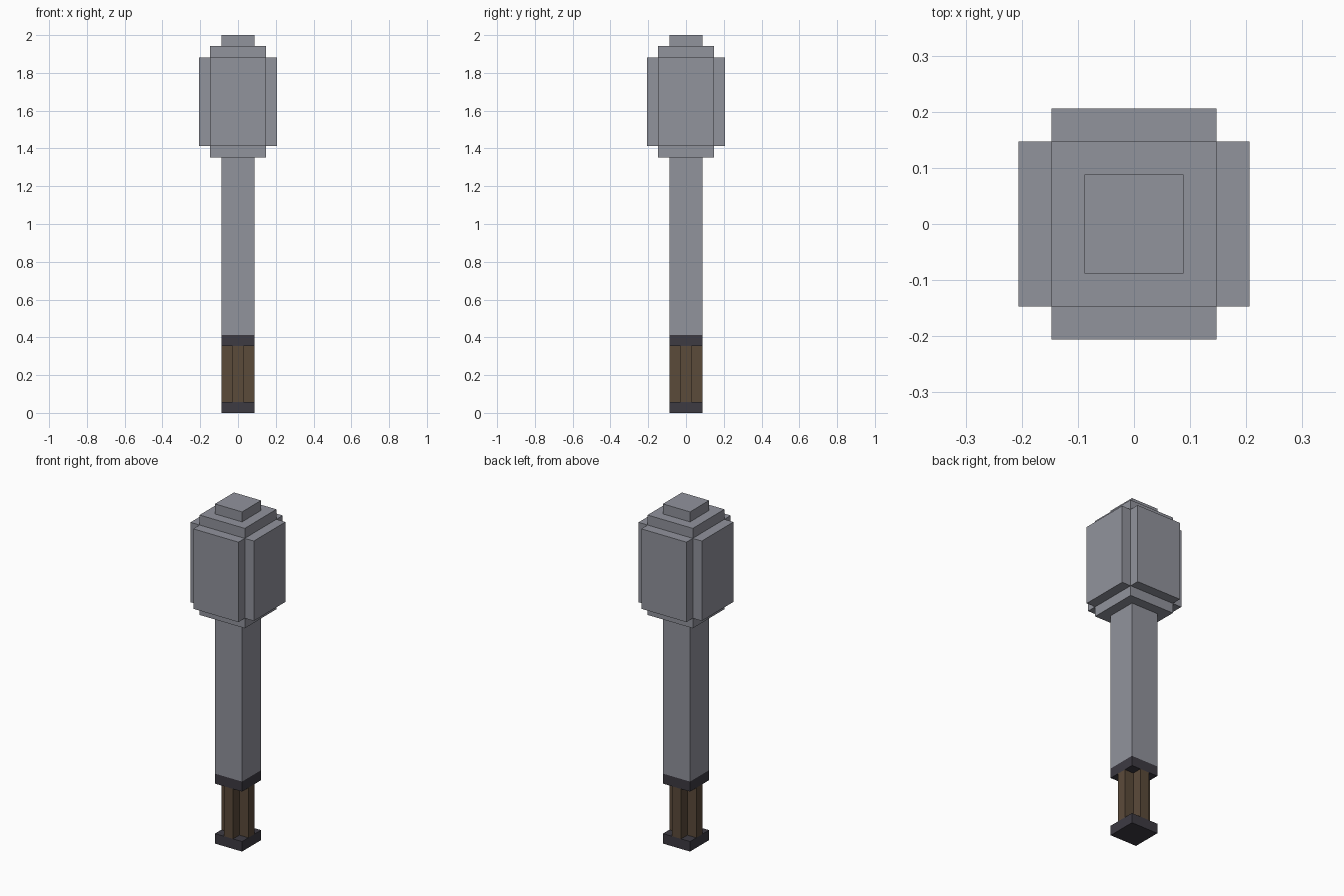
import bpy

cube = bpy.data.objects.get("Cube")
if cube:
    bpy.data.objects.remove(cube, do_unlink=True)

U = 2 / 34  # one block of the grid the model is built on


def material(name, rgb):
    m = bpy.data.materials.new(name)
    m.use_nodes = True
    m.diffuse_color = (*rgb, 1)
    node = next(n for n in m.node_tree.nodes if n.type == 'BSDF_PRINCIPLED')
    node.inputs["Base Color"].default_value = (*rgb, 1)
    return m


steel = material("steel grey", (0.285, 0.292, 0.335))
iron = material("dark iron", (0.047, 0.043, 0.055))
wood = material("brown wood", (0.105, 0.069, 0.042))


def box(name, size_x, size_y, bottom, top, mat, x=0, y=0):
    """Box measured in blocks, standing between two heights."""
    bpy.ops.mesh.primitive_cube_add(size=1, location=(x * U, y * U, (bottom + top) / 2 * U))
    obj = bpy.context.object
    obj.name = name
    obj.scale = (size_x * U, size_y * U, (top - bottom) * U)
    bpy.ops.object.transform_apply(location=False, rotation=False, scale=True)
    obj.data.materials.append(mat)
    return obj


def side_plates(name, width, bottom, top, mat):
    """Four one-block-thick plates around a square core of the same width."""
    offset = (width + 1) / 2
    for side, dx, dy in (("left", 1, 0), ("right", -1, 0), ("front", 0, -1), ("back", 0, 1)):
        box(f"{name}_{side}", 1 if dx else width, 1 if dy else width,
            bottom, top, mat, dx * offset, dy * offset)


# Handle: pommel, ribbed wooden grip and collar
box("pommel", 3, 3, 0, 1, iron)
box("grip_core", 1, 1, 1, 6, wood)
side_plates("grip_rib", 1, 1, 6, wood)
box("collar", 3, 3, 6, 7, iron)

# Shaft
box("shaft", 3, 3, 7, 23, steel)

# Head: core, raised side plates and top cap
box("head_core", 5, 5, 23, 33, steel)
side_plates("head_plate", 5, 24, 32, steel)
box("head_cap", 3, 3, 33, 34, steel)
